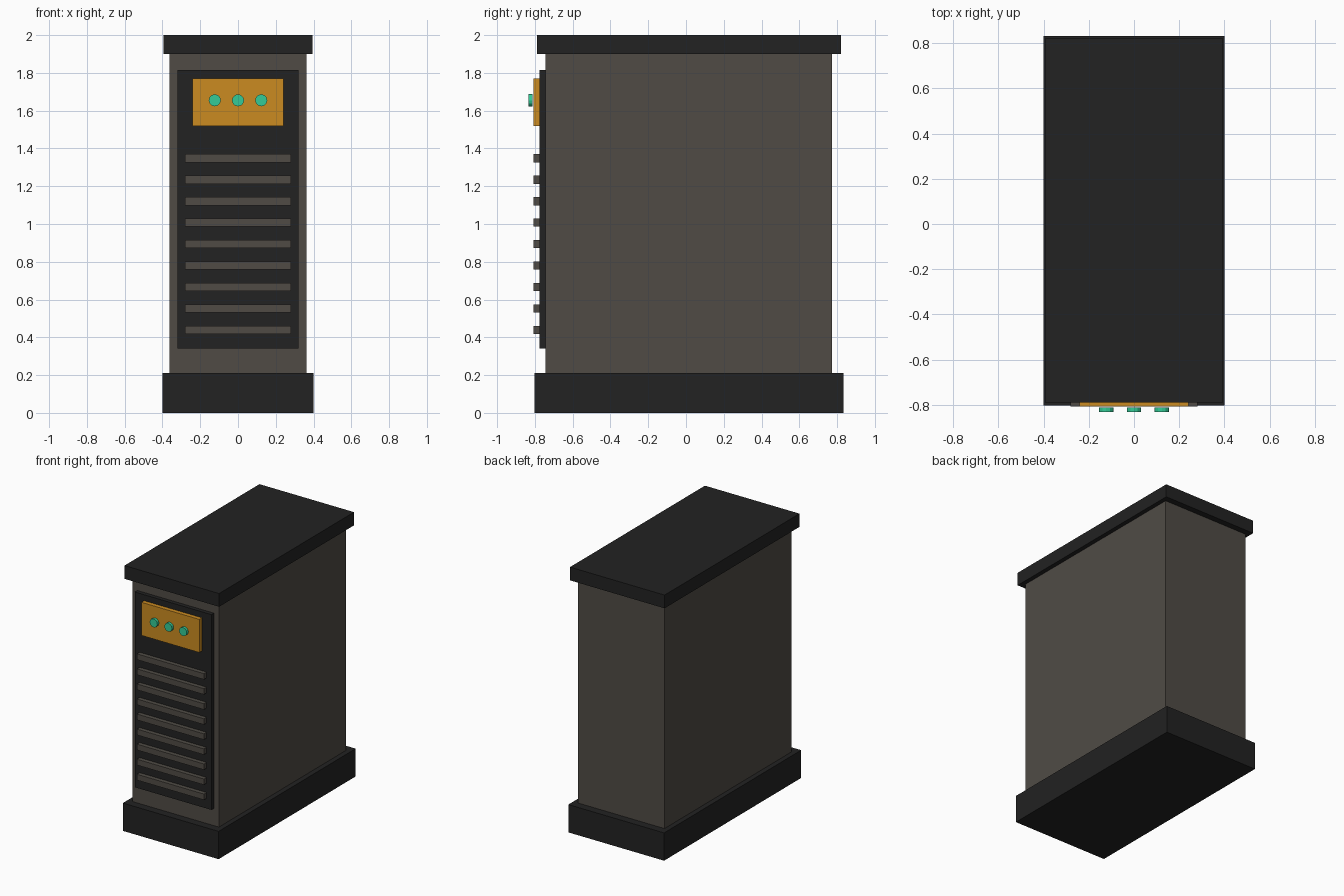
import bpy, math

if "Cube" in bpy.data.objects:
    bpy.data.objects.remove(bpy.data.objects["Cube"])


def material(name, rgb):
    m = bpy.data.materials.new(name)
    m.diffuse_color = (*rgb, 1)
    m.use_nodes = True
    m.node_tree.nodes["Principled BSDF"].inputs["Base Color"].default_value = m.diffuse_color
    return m


dark = material("charcoal", (0.016, 0.016, 0.016))
grey = material("warm_grey", (0.080, 0.071, 0.060))
amber = material("amber", (0.60, 0.26, 0.015))
green = material("green", (0.035, 0.60, 0.31))


def box(name, x, y0, y1, z0, z1, mat):
    """Box spanning -x..x, y0..y1, z0..z1."""
    bpy.ops.mesh.primitive_cube_add(size=1, location=(0, (y0 + y1) / 2, (z0 + z1) / 2))
    o = bpy.context.object
    o.name = name
    o.scale = (2 * x, y1 - y0, z1 - z0)
    bpy.ops.object.transform_apply(location=False, rotation=False, scale=True)
    o.data.materials.append(mat)
    return o


# Cabinet
box("base_plinth", 0.40, -0.803, 0.833, 0.0, 0.21, dark)
box("cabinet_body", 0.362, -0.745, 0.774, 0.21, 1.90, grey)
box("top_cap", 0.395, -0.79, 0.82, 1.90, 2.0, dark)

# Front panel and display
box("front_panel", 0.32, -0.775, -0.745, 0.34, 1.815, dark)
box("display_plate", 0.242, -0.807, -0.775, 1.52, 1.77, amber)

# Vent slats
for i in range(9):
    z = 0.439 + i * 0.1137
    box(f"vent_slat_{i + 1}", 0.28, -0.807, -0.775, z - 0.022, z + 0.022, grey)

# Indicator lights, standing just proud of the display
for i in (-1, 0, 1):
    bpy.ops.mesh.primitive_cylinder_add(vertices=12, radius=0.032, depth=0.02,
                                        location=(i * 0.123, -0.823, 1.655),
                                        rotation=(math.pi / 2, 0, 0))
    o = bpy.context.object
    o.name = f"indicator_light_{i + 2}"
    o.data.materials.append(green)
